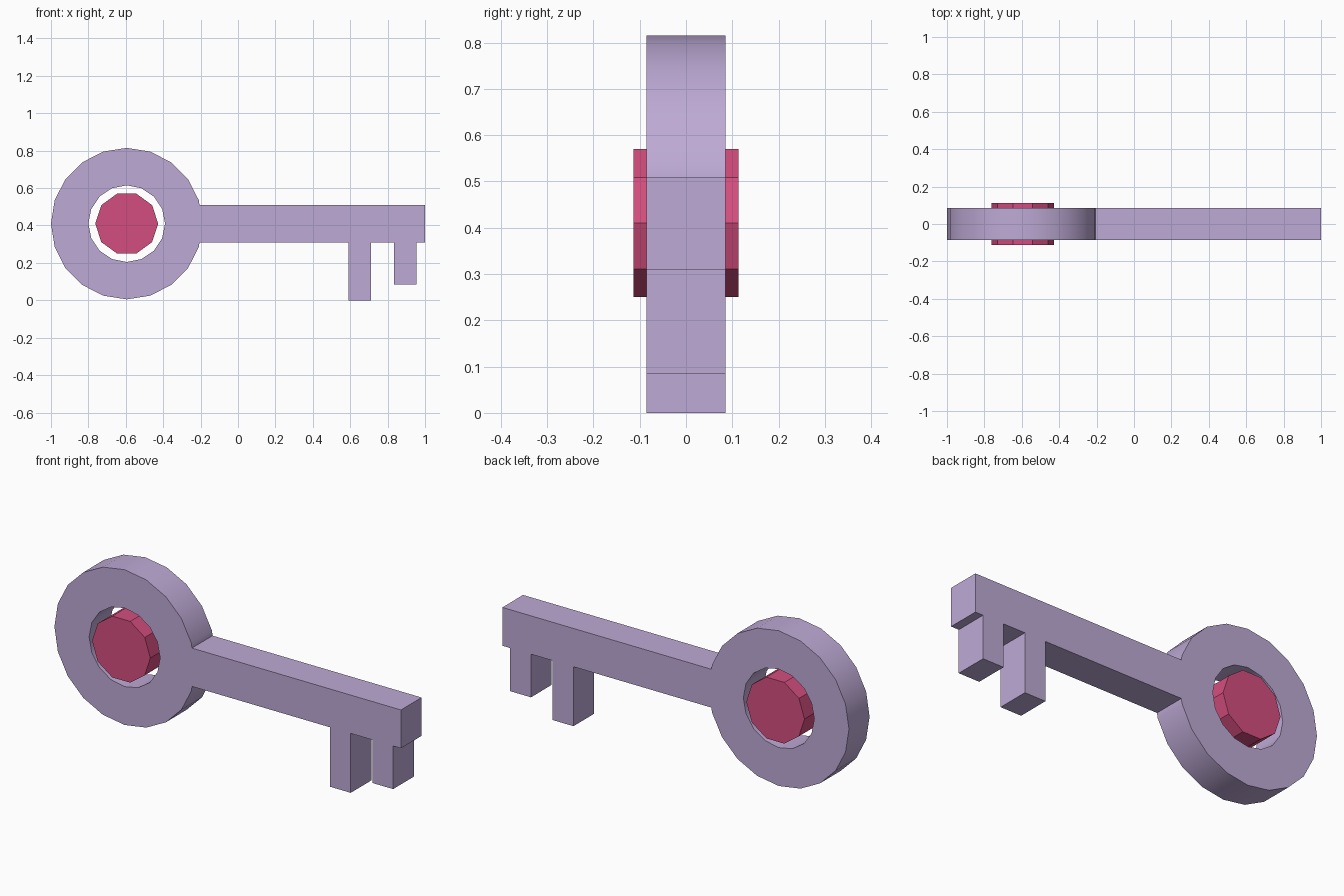
import bpy, bmesh, math
from mathutils import Vector

if "Cube" in bpy.data.objects:
    bpy.data.objects.remove(bpy.data.objects["Cube"])

CX, CZ = -0.595, 0.41   # centre of the round bow


def material(name, rgb):
    m = bpy.data.materials.new(name)
    m.diffuse_color = (*rgb, 1)
    m.use_nodes = True
    m.node_tree.nodes["Principled BSDF"].inputs["Base Color"].default_value = m.diffuse_color
    return m


def circle(radius, sides):
    return [(CX + radius * math.cos(math.tau * i / sides),
             CZ + radius * math.sin(math.tau * i / sides)) for i in range(sides)]


def plate(name, loops, half, mat):
    """Fill x/z outlines (later loops are holes) and extrude them along y."""
    bm = bmesh.new()
    edges = []
    for pts in loops:
        vs = [bm.verts.new((x, -half, z)) for x, z in pts]
        edges += [bm.edges.new((vs[i - 1], vs[i])) for i in range(len(vs))]
    bmesh.ops.triangle_fill(bm, edges=edges, use_beauty=True, normal=Vector((0, -1, 0)))
    ext = bmesh.ops.extrude_face_region(bm, geom=bm.faces[:], use_keep_orig=True)
    top = [g for g in ext["geom"] if isinstance(g, bmesh.types.BMVert)]
    bmesh.ops.translate(bm, vec=(0, 2 * half, 0), verts=top)
    bmesh.ops.recalc_face_normals(bm, faces=bm.faces[:])
    me = bpy.data.meshes.new(name)
    bm.to_mesh(me)
    bm.free()
    me.materials.append(mat)
    ob = bpy.data.objects.new(name, me)
    bpy.context.collection.objects.link(ob)
    bpy.context.view_layer.objects.active = ob
    ob.select_set(True)
    bpy.ops.object.shade_smooth_by_angle(angle=math.radians(30))
    ob.select_set(False)
    return ob


lilac = material("lilac", (0.515, 0.402, 0.672))
pink = material("pink", (0.658, 0.076, 0.209))

# key body: round bow running into the shaft with two teeth
shaft = [(-0.206, 0.31), (0.59, 0.31), (0.59, 0.0), (0.71, 0.0), (0.71, 0.31),
         (0.835, 0.31), (0.835, 0.085), (0.955, 0.085), (0.955, 0.31),
         (1.0, 0.31), (1.0, 0.51), (-0.206, 0.51)]
bow = circle(0.405, 20)[1:]
plate("key_body", [bow + shaft, circle(0.205, 16)], 0.085, lilac)

# gem floating in the bow's hole
plate("gem", [circle(0.168, 10)], 0.113, pink)
